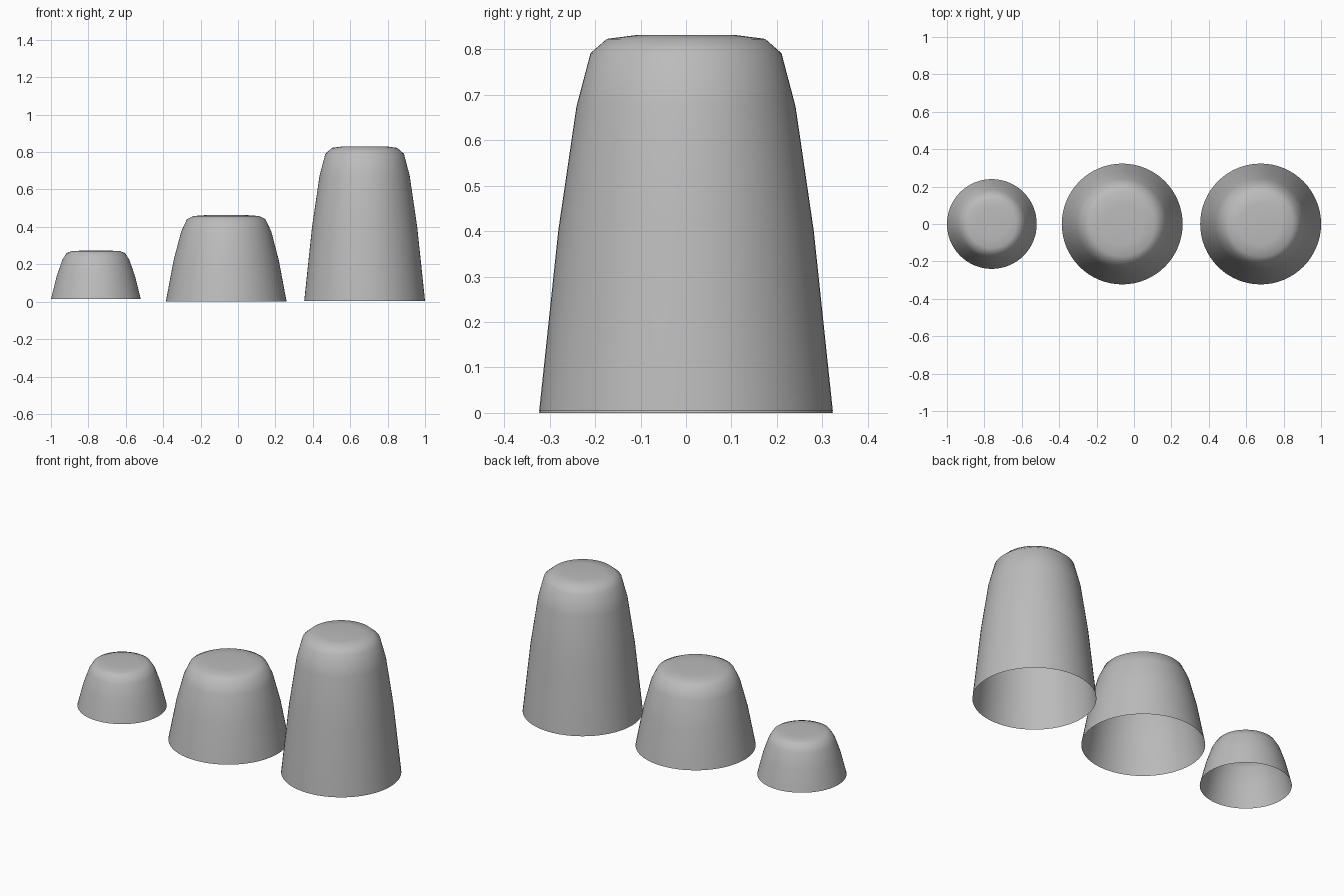
import bpy, math

if "Cube" in bpy.data.objects:
    bpy.data.objects.remove(bpy.data.objects["Cube"])

grey = bpy.data.materials.new("plain grey")
grey.diffuse_color = (0.5, 0.5, 0.5, 1)
grey.use_nodes = True
grey.node_tree.nodes["Principled BSDF"].inputs["Base Color"].default_value = grey.diffuse_color

# Shared outline: radius and fraction of the height, open at the bottom
PROFILE = [(0.323, 0), (0.281, 0.48), (0.241, 0.81), (0.21, 0.952),
           (0.174, 0.99), (0.11, 1.0)]
SIDES = 64


def cup(name, x, base, height, scale):
    """Upside-down open cup turned from the shared outline."""
    verts, faces = [], []
    for r, f in PROFILE:
        for i in range(SIDES):
            a = 2 * math.pi * i / SIDES
            verts.append((x + r * scale * math.cos(a),
                          r * scale * math.sin(a), base + f * height))
    for k in range(len(PROFILE) - 1):
        for i in range(SIDES):
            j = (i + 1) % SIDES
            a, b = k * SIDES, (k + 1) * SIDES
            faces.append((a + i, a + j, b + j, b + i))
    # Closed flat top
    last = (len(PROFILE) - 1) * SIDES
    faces.append(tuple(range(last, last + SIDES)))
    mesh = bpy.data.meshes.new(name)
    mesh.from_pydata(verts, [], faces)
    mesh.materials.append(grey)
    mesh.shade_smooth()
    obj = bpy.data.objects.new(name, mesh)
    bpy.context.collection.objects.link(obj)


cup("small_cup", -0.76, 0.015, 0.258, 0.743)
cup("medium_cup", -0.063, 0.0, 0.463, 1.0)
cup("tall_cup", 0.677, 0.004, 0.827, 1.0)
